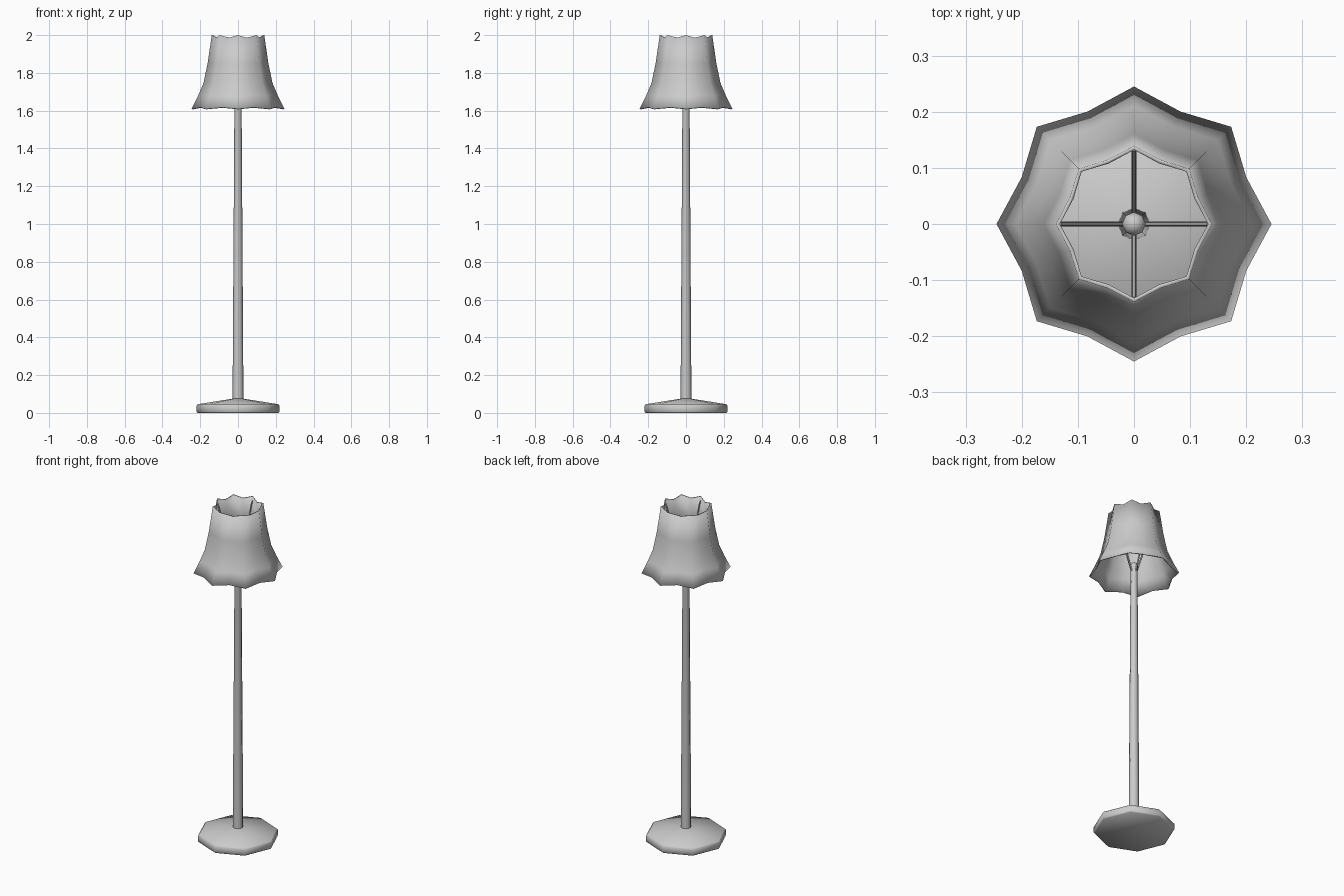
import bpy, math
from mathutils import Vector

if "Cube" in bpy.data.objects:
    bpy.data.objects.remove(bpy.data.objects["Cube"])


def make(name, verts, faces, angle=60):
    me = bpy.data.meshes.new(name)
    me.from_pydata(verts, [], faces)
    me.update()
    ob = bpy.data.objects.new(name, me)
    bpy.context.collection.objects.link(ob)
    bpy.ops.object.select_all(action='DESELECT')
    ob.select_set(True)
    bpy.context.view_layer.objects.active = ob
    bpy.ops.object.shade_smooth_by_angle(angle=math.radians(angle))
    return ob


def loft(name, rings, caps=True, angle=60):
    """Join rings of equal point count with quads, bottom to top."""
    n = len(rings[0])
    verts = [p for r in rings for p in r]
    faces = [(k * n + i, k * n + (i + 1) % n, (k + 1) * n + (i + 1) % n, (k + 1) * n + i)
             for k in range(len(rings) - 1) for i in range(n)]
    if caps:
        faces.append(tuple(reversed(range(n))))
        faces.append(tuple(range(len(verts) - n, len(verts))))
    return make(name, verts, faces, angle)


def ring(r, z, n=8, valley=1.0, lift=0.0):
    """Circle of n points; odd points are pulled in and moved vertically."""
    pts = []
    for i in range(n):
        a = 2 * math.pi * i / n
        rr = r * (valley if i % 2 else 1)
        pts.append((rr * math.cos(a), rr * math.sin(a), z + (lift if i % 2 else 0)))
    return pts


# Octagonal foot with a shallow conical top
loft("base", [ring(r, z) for r, z in
              [(0.215, 0), (0.22, 0.006), (0.22, 0.038), (0.213, 0.046), (0.024, 0.076)]])

# Tapered octagonal pole with a small domed end
loft("pole", [ring(r, z) for r, z in
              [(0.029, 0.06), (0.019, 1.64), (0.021, 1.65), (0.021, 1.665),
               (0.015, 1.677), (0.005, 1.682)]])

# Flared, scalloped shade
profile = [(0.245, 1.61, 0.885, 0.008), (0.211, 1.68, 0.89, 0.004),
           (0.183, 1.745, 0.89, 0), (0.161, 1.85, 0.89, 0), (0.139, 2.0, 0.89, -0.014)]
shade = loft("shade", [ring(r, z, 16, v, l) for r, z, v, l in profile], caps=False)
solid = shade.modifiers.new("thickness", 'SOLIDIFY')
solid.thickness = 0.007
solid.offset = -1

# Four slanted spokes carrying the shade
for i in range(4):
    a = i * math.pi / 2
    out = Vector((math.cos(a), math.sin(a), 0))
    side = Vector((-math.sin(a), math.cos(a), 0))
    p0 = out * 0.01 + Vector((0, 0, 1.61))
    p1 = out * 0.134 + Vector((0, 0, 1.975))
    up = side.cross(p1 - p0).normalized()
    rings = [[p + (side * math.cos(t) - up * math.sin(t)) * 0.0045
              for t in [k * math.pi / 3 for k in range(6)]] for p in (p0, p1)]
    loft(f"spoke_{i + 1}", rings)
